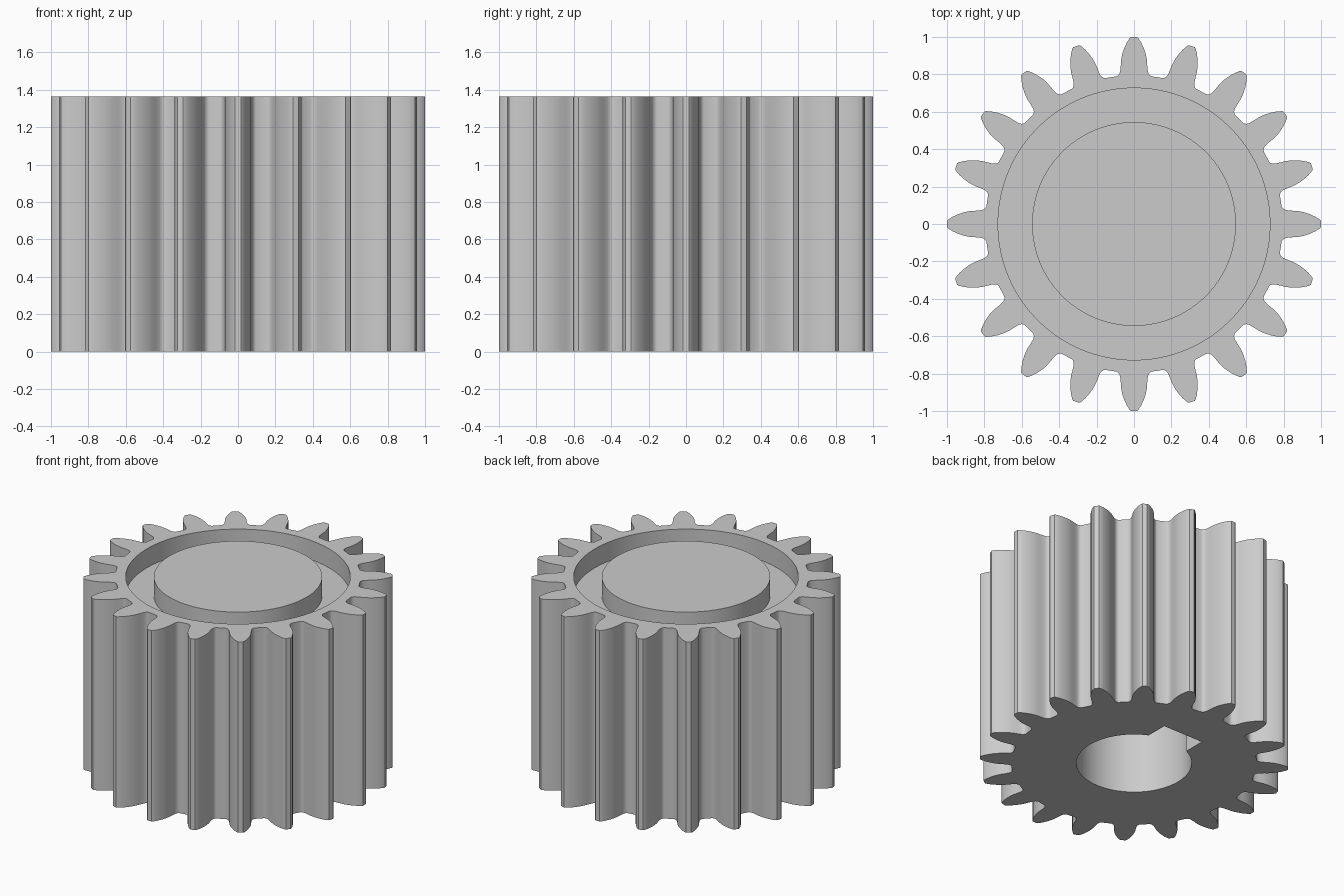
import bpy, bmesh, math
from mathutils import Vector

if "Cube" in bpy.data.objects:
    bpy.data.objects.remove(bpy.data.objects["Cube"], do_unlink=True)

TEETH = 20
HEIGHT = 1.364
GROOVE_FLOOR = HEIGHT - 0.136
BORE_TOP = 1.09

steel = bpy.data.materials.new("grey steel")
steel.use_nodes = True
colour = (0.6, 0.6, 0.6, 1)
steel.diffuse_color = colour
steel.node_tree.nodes["Principled BSDF"].inputs["Base Color"].default_value = colour


def finish(bm, name):
    bmesh.ops.recalc_face_normals(bm, faces=bm.faces)
    mesh = bpy.data.meshes.new(name)
    bm.to_mesh(mesh)
    bm.free()
    mesh.materials.append(steel)
    obj = bpy.data.objects.new(name, mesh)
    bpy.context.collection.objects.link(obj)
    return obj


def prism(name, outline, z0, z1):
    bm = bmesh.new()
    base = bm.faces.new([bm.verts.new((x, y, z0)) for x, y in outline])
    top = bmesh.ops.extrude_face_region(bm, geom=[base])["geom"]
    verts = [g for g in top if isinstance(g, bmesh.types.BMVert)]
    bmesh.ops.translate(bm, verts=verts, vec=(0, 0, z1 - z0))
    return finish(bm, name)


def lathe(name, profile, steps):
    bm = bmesh.new()
    verts = [bm.verts.new((r, 0, z)) for r, z in profile]
    edges = [bm.edges.new((v, verts[i - 1])) for i, v in enumerate(verts)]
    bmesh.ops.spin(bm, geom=verts + edges, axis=(0, 0, 1), cent=(0, 0, 0),
                   angle=math.tau, steps=steps, use_merge=True)
    bmesh.ops.remove_doubles(bm, verts=bm.verts, dist=0.0001)
    return finish(bm, name)


def polar(r, a):
    return (r * math.cos(a), r * math.sin(a))


# Toothed body: one flank as (radius, half width), mirrored and repeated
flank = [(0.795, 0.095), (0.798, 0.087), (0.806, 0.079), (0.82, 0.074),
         (0.85, 0.071), (0.88, 0.069), (0.91, 0.063), (0.94, 0.053),
         (0.97, 0.039), (0.995, 0.023), (1.0, 0.016)]
half_tooth = [(r, w / r) for r, w in flank]
tooth = [(r, -a) for r, a in half_tooth] + [(r, a) for r, a in reversed(half_tooth)]
outline = [polar(r, a + math.tau * i / TEETH) for i in range(TEETH) for r, a in tooth]
gear = prism("gear_body", outline, 0, HEIGHT)

# Ring groove in the upper face
groove = lathe("groove_cutter", [(0.545, GROOVE_FLOOR), (0.727, GROOVE_FLOOR),
                                 (0.727, HEIGHT + 0.1), (0.545, HEIGHT + 0.1)], 96)

# Blind bore from below, with a keyway towards the back
bore_r, key_half, key_r = 0.373, 0.159, 0.494
gap = math.asin(key_half / bore_r)
steps = 64
bore_outline = [polar(bore_r, math.pi / 2 + gap + (math.tau - 2 * gap) * i / steps)
                for i in range(steps + 1)]
bore_outline += [(key_half, key_r), (-key_half, key_r)]
bore = prism("bore_cutter", bore_outline, -0.1, BORE_TOP)

# Cut both shapes and keep only the finished body
bpy.context.view_layer.objects.active = gear
for cutter in (groove, bore):
    cutter.hide_render = True
    mod = gear.modifiers.new(cutter.name, "BOOLEAN")
    mod.operation = "DIFFERENCE"
    mod.solver = "EXACT"
    mod.object = cutter
    bpy.ops.object.modifier_apply(modifier=mod.name)
    bpy.data.objects.remove(cutter, do_unlink=True)

bpy.ops.object.select_all(action="DESELECT")
gear.select_set(True)
bpy.ops.object.shade_smooth_by_angle(angle=math.radians(30))
